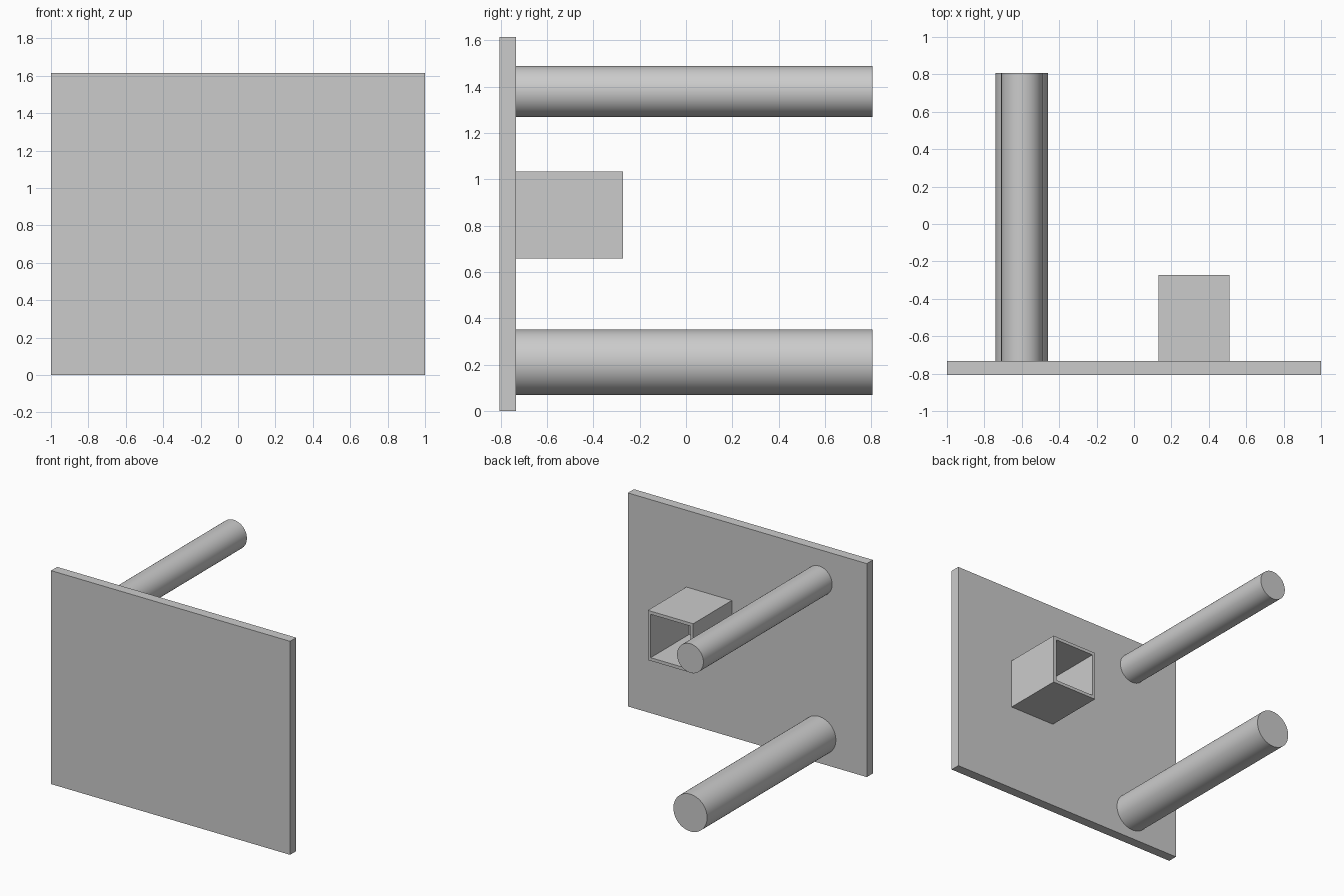
import bpy
import bmesh
from math import radians

if "Cube" in bpy.data.objects:
    bpy.data.objects.remove(bpy.data.objects["Cube"])

PLATE_BACK = -0.733


def box(name, x, y, z):
    """Box spanning the given (min, max) ranges."""
    bpy.ops.mesh.primitive_cube_add(size=1, location=[(a + b) / 2 for a, b in (x, y, z)])
    ob = bpy.context.object
    ob.name = name
    ob.scale = [b - a for a, b in (x, y, z)]
    bpy.ops.object.transform_apply(location=False, rotation=False, scale=True)
    return ob


def rod(name, z, radius):
    """Smooth round peg running back from the plate."""
    end = 0.806
    bpy.ops.mesh.primitive_cylinder_add(
        vertices=64, radius=radius, depth=end - PLATE_BACK,
        location=(-0.6, (end + PLATE_BACK) / 2, z), rotation=(radians(90), 0, 0))
    bpy.context.object.name = name
    bpy.ops.object.shade_smooth_by_angle(angle=radians(30))


# Flat front plate
box("front_plate", (-1, 1), (-0.806, PLATE_BACK), (0, 1.615))

# Two pegs, the lower one thicker
rod("upper_peg", 1.38, 0.11)
rod("lower_peg", 0.211, 0.141)

# Square socket, hollow down to the plate
socket = box("square_socket", (0.13, 0.51), (PLATE_BACK, -0.272), (0.658, 1.034))
bm = bmesh.new()
bm.from_mesh(socket.data)
bm.normal_update()
mouth = next(f for f in bm.faces if f.normal.y > 0.9)
bmesh.ops.inset_region(bm, faces=[mouth], thickness=0.034)
floor = bmesh.ops.extrude_discrete_faces(bm, faces=[mouth])["faces"][0]
bmesh.ops.translate(bm, verts=floor.verts, vec=(0, PLATE_BACK + 0.272 + 0.001, 0))
bm.to_mesh(socket.data)
bm.free()
